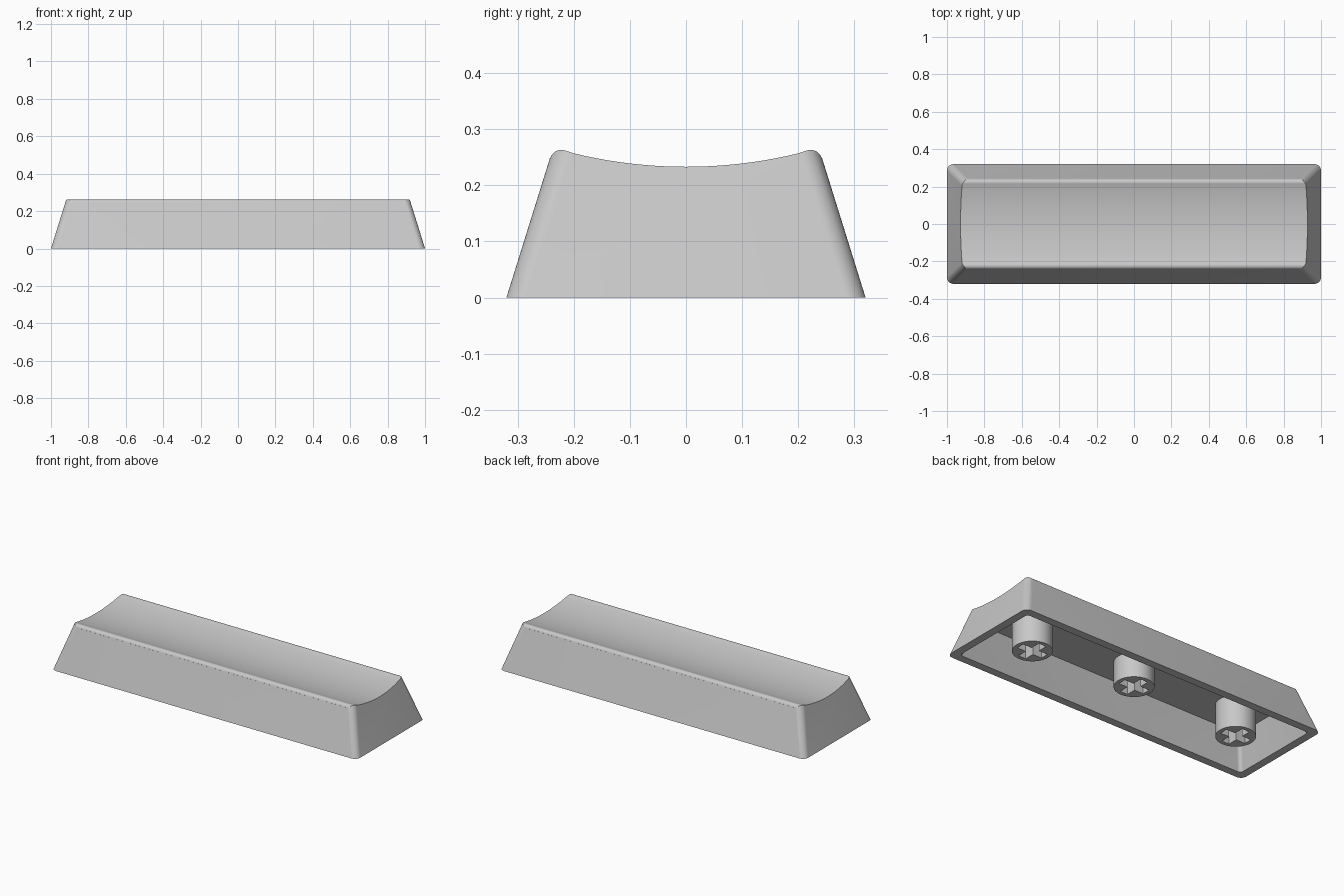
import bpy, bmesh, math

if "Cube" in bpy.data.objects:
    bpy.data.objects.remove(bpy.data.objects["Cube"])

SLOPE = 0.312          # inward lean of all four walls
CEILING = 0.187        # height of the cavity roof

grey = bpy.data.materials.new("light grey plastic")
grey.diffuse_color = (0.58, 0.58, 0.58, 1)
grey.use_nodes = True
grey.node_tree.nodes["Principled BSDF"].inputs["Base Color"].default_value = grey.diffuse_color


def loft(name, lower, upper):
    """Closed solid between two matching loops of 3D points."""
    bm = bmesh.new()
    a = [bm.verts.new(p) for p in lower]
    b = [bm.verts.new(p) for p in upper]
    bm.faces.new(a)
    bm.faces.new(b)
    n = len(a)
    for i in range(n):
        bm.faces.new((a[i], a[(i + 1) % n], b[(i + 1) % n], b[i]))
    bmesh.ops.recalc_face_normals(bm, faces=bm.faces)
    mesh = bpy.data.meshes.new(name)
    bm.to_mesh(mesh)
    bm.free()
    mesh.materials.append(grey)
    obj = bpy.data.objects.new(name, mesh)
    bpy.context.collection.objects.link(obj)
    return obj


def rounded_rect(half_x, half_y, r, z, seg=10):
    """Rounded rectangle at height z, shrunk by the wall slope."""
    hx, hy = half_x - SLOPE * z, half_y - SLOPE * z
    loop = []
    for k, (sx, sy) in enumerate([(1, 1), (-1, 1), (-1, -1), (1, -1)]):
        for i in range(seg + 1):
            t = (k + i / seg) * math.pi / 2
            loop.append((sx * (hx - r) + r * math.cos(t),
                         sy * (hy - r) + r * math.sin(t), z))
    return loop


def cut(obj, cutter):
    mod = obj.modifiers.new("cut", "BOOLEAN")
    mod.operation = "DIFFERENCE"
    mod.solver = "EXACT"
    mod.object = cutter
    bpy.context.view_layer.objects.active = obj
    bpy.ops.object.modifier_apply(modifier=mod.name)
    bpy.data.objects.remove(cutter)


def smooth(obj):
    bpy.ops.object.select_all(action="DESELECT")
    obj.select_set(True)
    bpy.context.view_layer.objects.active = obj
    bpy.ops.object.shade_smooth_by_angle(angle=math.radians(25))


# Tapered cap body with rounded upright corners
cap = loft("cap_shell", rounded_rect(1, 0.32, 0.035, 0), rounded_rect(1, 0.32, 0.035, 0.32))

# Scooped top: concave arc blended into the long walls by round ridges
ridge_y, ridge_z, ridge_r = 0.222, 0.242, 0.021
dish_z, dish_r = 1.082, 0.849
start = math.atan(SLOPE)
end = math.pi / 2 + math.atan2(ridge_y, dish_z - ridge_z)
side = []
for i in range(11):
    t = start + (end - start) * i / 10
    side.append((ridge_y + ridge_r * math.cos(t), ridge_z + ridge_r * math.sin(t)))
dish_end = end - math.pi / 2
for i in range(1, 12):
    t = dish_end * (1 - i / 12)
    side.append((dish_r * math.sin(t), dish_z - dish_r * math.cos(t)))
profile = [(0.5, side[0][1])] + side + [(0, dish_z - dish_r)]
profile += [(-y, z) for y, z in reversed(side)] + [(-0.5, side[0][1]), (-0.5, 0.5), (0.5, 0.5)]
cut(cap, loft("top_cutter", [(-1.2, y, z) for y, z in profile], [(1.2, y, z) for y, z in profile]))

# Hollow underside
cut(cap, loft("cavity_cutter", rounded_rect(0.953, 0.273, 0.02, -0.05),
              rounded_rect(0.953, 0.273, 0.02, CEILING)))
smooth(cap)


# Round mounting stems with cross-shaped sockets
def ring(x, r, z, n=48):
    return [(x + r * math.cos(2 * math.pi * i / n), r * math.sin(2 * math.pi * i / n), z)
            for i in range(n)]


def cross(x, z, a=0.082, b=0.024):
    pts = [(a, -b), (a, b), (b, b), (b, a), (-b, a), (-b, b),
           (-a, b), (-a, -b), (-b, -b), (-b, -a), (b, -a), (b, -b)]
    return [(x + px, py, z) for px, py in pts]


for label, x, z in (("left", -0.69, 0.0), ("middle", 0.0, 0.042), ("right", 0.69, 0.0)):
    stem = loft(label + "_stem", ring(x, 0.106, z), ring(x, 0.106, CEILING + 0.005))
    cut(stem, loft("socket_cutter", cross(x, z - 0.05), cross(x, z + 0.135)))
    smooth(stem)
